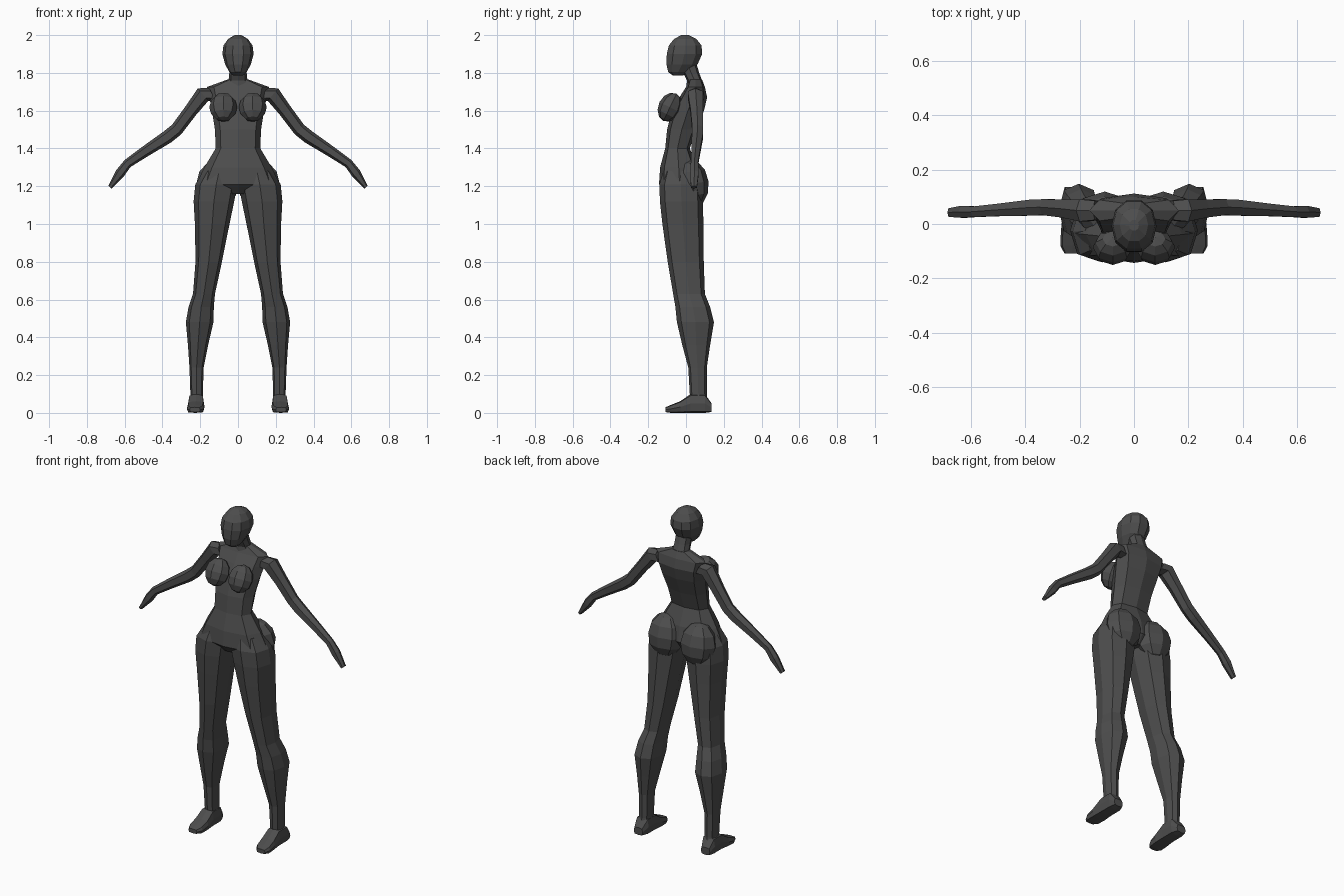
import bpy, bmesh, math
from mathutils import Vector

skin = bpy.data.materials.new("dark_grey")
skin.diffuse_color = (0.075, 0.075, 0.075, 1)


def loft(name, rings, sides=8, power=0.8, mirror=False):
    """Skin a row of rings, each given as (centre, half-axis u, half-axis v)."""
    bm = bmesh.new()
    loops = []
    for c, u, v in rings:
        loop = []
        for i in range(sides):
            a = 2 * math.pi * i / sides
            cs, sn = math.cos(a), math.sin(a)
            cs = math.copysign(abs(cs) ** power, cs) if abs(cs) > 1e-6 else 0
            sn = math.copysign(abs(sn) ** power, sn) if abs(sn) > 1e-6 else 0
            loop.append(bm.verts.new(Vector(c) + Vector(u) * cs + Vector(v) * sn))
        loops.append(loop)
    for a, b in zip(loops, loops[1:]):
        for i in range(sides):
            j = (i + 1) % sides
            bm.faces.new((a[i], a[j], b[j], b[i]))
    bm.faces.new(loops[0][::-1])
    bm.faces.new(loops[-1])
    finish(name, bm, mirror)


def finish(name, bm, mirror=False):
    bmesh.ops.recalc_face_normals(bm, faces=bm.faces)
    me = bpy.data.meshes.new(name)
    bm.to_mesh(me)
    bm.free()
    me.materials.append(skin)
    ob = bpy.data.objects.new(name, me)
    bpy.context.collection.objects.link(ob)
    if mirror:
        ob.modifiers.new("mirror", 'MIRROR')


def level(z, x0, x1, y0, y1):
    """Horizontal ring from its extents."""
    return (((x0 + x1) / 2, (y0 + y1) / 2, z),
            ((x1 - x0) / 2, 0, 0), (0, (y1 - y0) / 2, 0))


def upright(y, x, w, z0, z1):
    """Vertical ring across the y direction."""
    return ((x, y, (z0 + z1) / 2), (w, 0, 0), (0, 0, (z1 - z0) / 2))


# Head: egg leaning forward at the chin
head = [(1.785, .025, -.07, -.015), (1.805, .046, -.097, .015), (1.845, .068, -.107, .065),
        (1.90, .083, -.106, .09), (1.945, .077, -.095, .086), (1.98, .052, -.066, .058),
        (2.0, .018, -.025, .015)]
loft("head", [level(z, -w, w, a, b) for z, w, a, b in head], 10, 0.9)

# Neck
neck = [(1.70, .065, .0, .105), (1.76, .05, .005, .085), (1.80, .046, -.015, .07), (1.85, .046, -.04, .055)]
loft("neck", [level(z, -w, w, a, b) for z, w, a, b in neck])

# Torso from pelvis to shoulders
torso = [(1.16, .06, -.10, .04), (1.21, .222, -.143, .075), (1.30, .178, -.137, .06),
         (1.40, .118, -.11, .02), (1.50, .122, -.10, .055), (1.60, .138, -.075, .095),
         (1.67, .152, -.035, .112), (1.725, .165, .0, .10), (1.765, .055, .015, .085)]
loft("torso", [level(z, -w, w, a, b) for z, w, a, b in torso], 8, 0.75)

# Bust and buttocks: faceted lobes
def lobe(name, centre, size, tilt):
    bm = bmesh.new()
    bmesh.ops.create_uvsphere(bm, u_segments=8, v_segments=6, radius=1)
    c, s = math.cos(tilt), math.sin(tilt)
    for v in bm.verts:
        x, y, z = (v.co[i] * size[i] for i in range(3))
        v.co = Vector(centre) + Vector((x, y * c - z * s, y * s + z * c))
    finish(name, bm, True)


lobe("bust", (.078, -.085, 1.618), (.074, .062, .08), -0.45)
lobe("buttock", (.108, .035, 1.215), (.112, .085, .125), 0.12)

# Legs: thigh, knee, calf and ankle
leg = [(.06, .185, .255, .025, .115), (.10, .186, .252, .02, .11), (.24, .182, .257, .012, .11),
       (.36, .158, .265, -.02, .128), (.48, .13, .276, -.048, .148), (.56, .128, .262, -.056, .128),
       (.63, .122, .238, -.068, .10), (.80, .085, .225, -.097, .094), (1.0, .045, .228, -.125, .092),
       (1.12, .02, .235, -.138, .09), (1.21, .004, .226, -.141, .085), (1.28, .02, .18, -.12, .07)]
loft("leg", [level(*r) for r in leg], 8, 0.8, True)

# Feet
foot = [(.136, .225, .03, .005, .05), (.10, .222, .042, 0, .10), (.025, .222, .042, 0, .10),
        (-.03, .223, .046, 0, .062), (-.08, .226, .045, 0, .042), (-.108, .228, .028, .004, .03)]
loft("foot", [upright(*r) for r in foot], 8, 0.5, True)

# Arms: (x, y, z, half thickness, half depth, slope in degrees)
arm = [(.135, .05, 1.685, .04, .04, -25), (.185, .05, 1.685, .043, .046, -40),
       (.25, .057, 1.60, .036, .038, -50), (.325, .062, 1.50, .035, .033, -43),
       (.375, .06, 1.46, .035, .033, -36), (.49, .052, 1.385, .029, .026, -34),
       (.585, .045, 1.32, .024, .022, -40), (.625, .045, 1.268, .026, .025, -52),
       (.678, .042, 1.195, .011, .018, -50)]
rings = []
for x, y, z, t, d, slope in arm:
    a = math.radians(slope)
    rings.append(((x, y, z), (-math.sin(a) * t, 0, math.cos(a) * t), (0, d, 0)))
loft("arm", rings, 6, 0.85, True)
